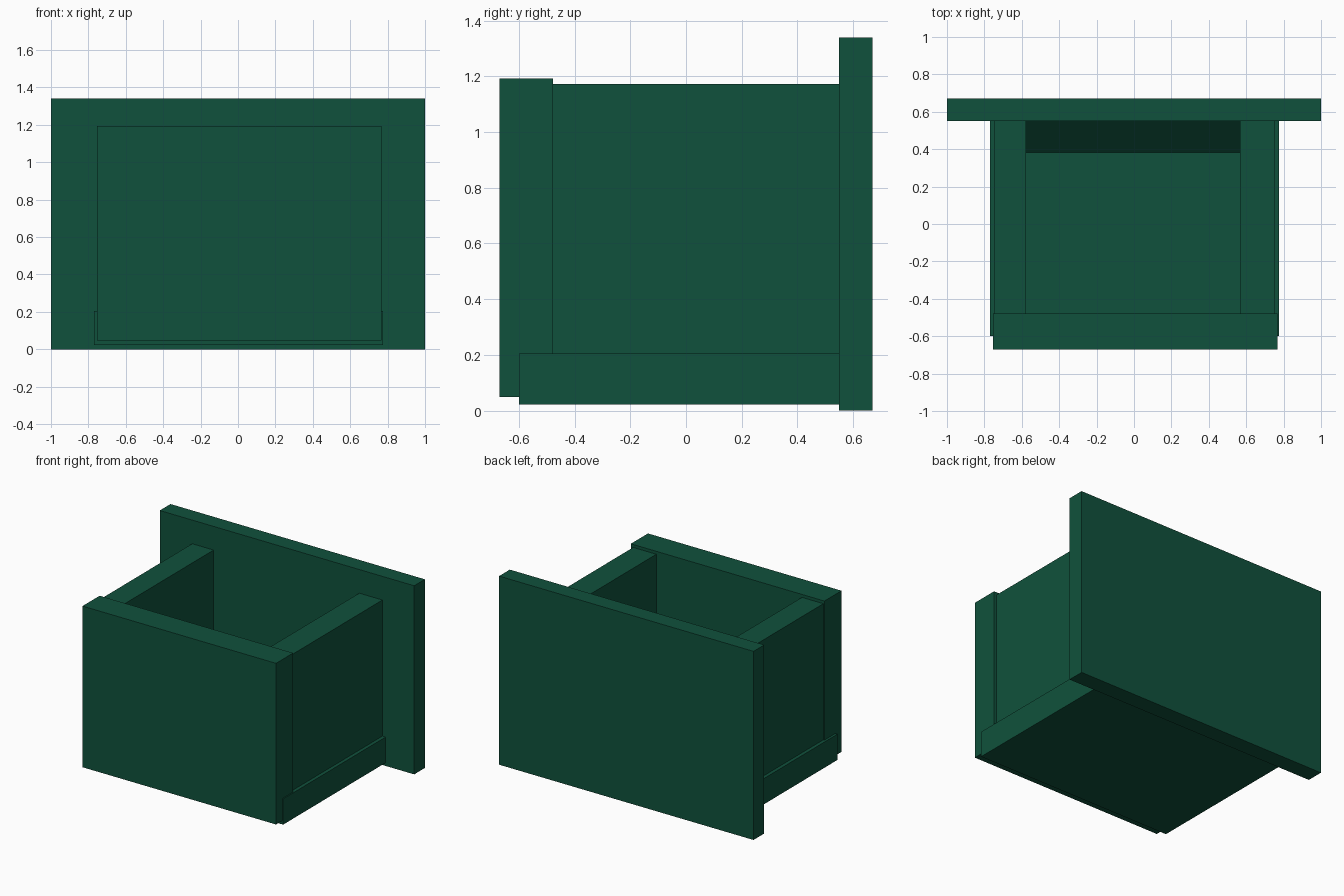
import bpy

if "Cube" in bpy.data.objects:
    bpy.data.objects.remove(bpy.data.objects["Cube"])

green = bpy.data.materials.new("dark green")
green.diffuse_color = (0.005, 0.083, 0.045, 1)
green.use_nodes = True
green.node_tree.nodes["Principled BSDF"].inputs["Base Color"].default_value = green.diffuse_color


def prism(name, x0, x1, profile):
    """Extrude a (y, z) profile, listed counter-clockwise seen from +x, along x."""
    n = len(profile)
    verts = [(x, y, z) for x in (x0, x1) for y, z in profile]
    faces = [tuple(reversed(range(n))), tuple(range(n, 2 * n))]
    faces += [(i, (i + 1) % n, n + (i + 1) % n, n + i) for i in range(n)]
    mesh = bpy.data.meshes.new(name)
    mesh.from_pydata(verts, [], faces)
    mesh.materials.append(green)
    obj = bpy.data.objects.new(name, mesh)
    bpy.context.collection.objects.link(obj)
    return obj


def box(name, x0, x1, y0, y1, z0, z1):
    return prism(name, x0, x1, [(y0, z0), (y1, z0), (y1, z1), (y0, z1)])


# Wide face panel of the drawer, and the smaller opposite wall
box("wide_panel", -1.0, 1.0, 0.55, 0.67, 0.0, 1.34)
box("end_wall", -0.753, 0.768, -0.67, -0.478, 0.048, 1.193)

# Side walls
box("left_wall", -0.745, -0.577, -0.48, 0.552, 0.1, 1.172)
box("right_wall", 0.568, 0.75, -0.48, 0.552, 0.1, 1.172)

# Base tray, and the sloped fillet inside it against the wide panel
box("base", -0.77, 0.775, -0.60, 0.552, 0.022, 0.205)
prism("inner_slope", -0.58, 0.57, [(0.38, 0.204), (0.552, 0.204), (0.552, 0.38)])
